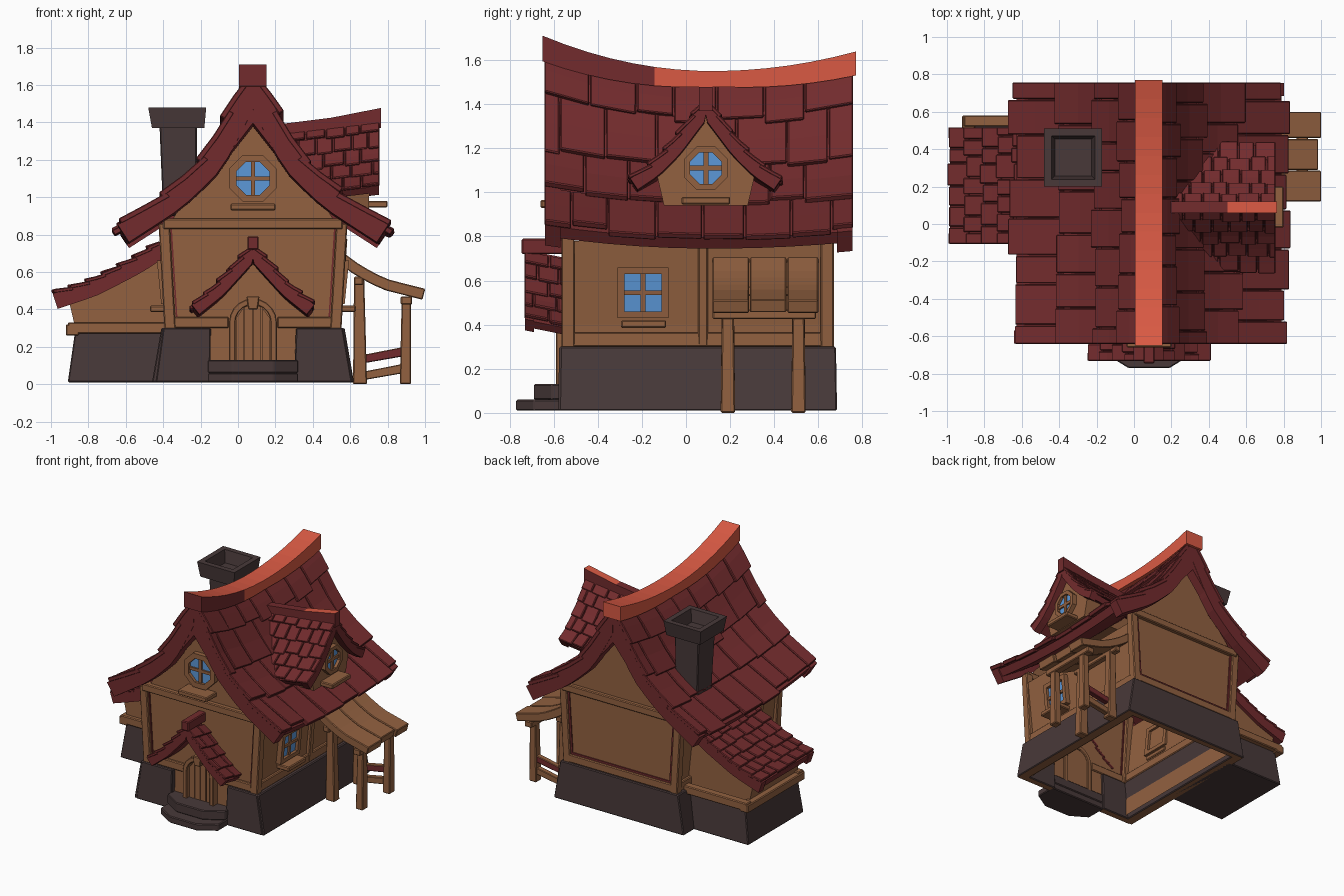
import bpy, bmesh, math, random
from mathutils import Vector

if "Cube" in bpy.data.objects:
    bpy.data.objects.remove(bpy.data.objects["Cube"])
random.seed(4)
CX = 0.08  # house centre line


def material(name, rgb):
    m = bpy.data.materials.new(name)
    lin = [((c / 255 + 0.055) / 1.055) ** 2.4 for c in rgb]
    m.diffuse_color = (*lin, 1)
    m.use_nodes = True
    m.node_tree.nodes["Principled BSDF"].inputs["Base Color"].default_value = m.diffuse_color
    return m


RED = material("roof red", (114, 43, 45))
ORANGE = material("ridge orange", (218, 90, 68))
WOOD = material("wood brown", (146, 97, 64))
STONE = material("dark stone", (72, 57, 57))
GLASS = material("window blue", (92, 152, 216))


def finish(name, bm, mat, bevel=0, second=None, rule=None):
    """Make the object; faces that pass the rule get the second material."""
    bmesh.ops.recalc_face_normals(bm, faces=bm.faces)
    me = bpy.data.meshes.new(name)
    for f in bm.faces:
        f.material_index = int(bool(rule and rule(f.calc_center_median(), f.normal)))
    bm.to_mesh(me)
    bm.free()
    me.materials.append(mat)
    if second:
        me.materials.append(second)
    ob = bpy.data.objects.new(name, me)
    bpy.context.collection.objects.link(ob)
    if bevel:
        mod = ob.modifiers.new("bevel", 'BEVEL')
        mod.width, mod.segments = bevel, 1


def hexa(bm, x0, x1, y0, y1, z0, z1, top=None):
    """Box, optionally with a different rectangle (x0, x1, y0, y1) on top."""
    a, b, c, d = top or (x0, x1, y0, y1)
    lo = [bm.verts.new(p) for p in ((x0, y0, z0), (x1, y0, z0), (x1, y1, z0), (x0, y1, z0))]
    hi = [bm.verts.new(p) for p in ((a, c, z1), (b, c, z1), (b, d, z1), (a, d, z1))]
    bm.faces.new(lo[::-1])
    for i in range(4):
        bm.faces.new((lo[i], lo[(i + 1) % 4], hi[(i + 1) % 4], hi[i]))
    return bm.faces.new(hi)


def boxes(name, mat, *specs, bevel=0.006, **kw):
    bm = bmesh.new()
    for s in specs:
        hexa(bm, *s)
    finish(name, bm, mat, bevel, **kw)


def prism(bm, pts, d0, d1, place):
    a, b = ([bm.verts.new(place(p, q, d)) for p, q in pts] for d in (d0, d1))
    n = len(pts)
    bm.faces.new(a)
    bm.faces.new(b[::-1])
    for i in range(n):
        bm.faces.new((a[i], a[(i + 1) % n], b[(i + 1) % n], b[i]))


def ring(bm, outer, inner, d0, d1, place):
    n = len(outer)
    loops = [[bm.verts.new(place(p, q, d)) for p, q in pts]
             for pts, d in ((outer, d0), (outer, d1), (inner, d1), (inner, d0))]
    for k in range(4):
        a, b = loops[k], loops[(k + 1) % 4]
        for i in range(n):
            bm.faces.new((a[i], a[(i + 1) % n], b[(i + 1) % n], b[i]))


def path(pts):
    """Arc-length slope profile: f(t) gives point and outward normal."""
    P = [Vector(p) for p in pts]
    L = [0]
    for a, b in zip(P, P[1:]):
        L.append(L[-1] + (b - a).length)

    def at(t):
        s = t * L[-1]
        k = max([0] + [i for i in range(len(P) - 1) if L[i] <= s])
        return P[k].lerp(P[k + 1], (s - L[k]) / (L[k + 1] - L[k]))

    def f(t):
        d = (at(t + 0.07) - at(t - 0.07)).normalized()
        p = (at(t + 0.05) + at(t - 0.05) + at(t) * 2) / 4
        return p, Vector((-d.y, d.x))
    return f


def strip(bm, f, t0, t1, v0, v1, h0, h1, th, xf, nt=2, nv=1):
    """Curved slab on a profile; its top is h0 to h1 above it, th thick."""
    g = []
    for i in range(nt + 1):
        k = i / nt
        p, n = f(t0 + (t1 - t0) * k)
        h = h0 + (h1 - h0) * k
        for off in (h, h - th):
            q = p + n * off
            g.append([bm.verts.new(xf(max(q.x, 0), v0 + (v1 - v0) * j / nv, q.y)) for j in range(nv + 1)])
    for i in range(nt):
        for j in range(nv):
            for o in (0, 1):
                a, b = g[2 * i + o], g[2 * i + 2 + o]
                bm.faces.new((a[j], a[j + 1], b[j + 1], b[j]))
        for j in (0, nv):
            bm.faces.new((g[2 * i][j], g[2 * i + 1][j], g[2 * i + 3][j], g[2 * i + 2][j]))
    for r in (0, 2 * nt):
        for j in range(nv):
            bm.faces.new((g[r][j], g[r][j + 1], g[r + 1][j + 1], g[r + 1][j]))


def roof(name, f, v0, v1, rows, cols, th, xfs, ends, depth, lift=0.03, start=None, nv=6):
    """Slab, edge boards and staggered tiles for each slope in xfs."""
    slab, tiles = bmesh.new(), bmesh.new()
    for xf in xfs:
        s0 = start(0.5) if start else v0 + 0.02
        strip(slab, f, 0, 0.99, s0, v1 - 0.02, -0.004, -0.004, th, xf, 10, nv)
        for a, b in ends:
            strip(slab, f, 0, 1, a, b, 0.004, 0.004, depth, xf, 12)
        for r in range(rows):
            t0, t1 = max(0.03, r / rows - 0.03), (r + 1) / rows
            w = (v1 - v0) / cols
            cuts = [v0] + [v0 + w * (c + (0.5 if r % 2 else 0) + random.uniform(-.15, .15))
                           for c in range(0 if r % 2 else 1, cols)] + [v1]
            for a, b in zip(cuts, cuts[1:]):
                if start and b < start(t1):
                    continue
                e = t1 + random.uniform(-0.12, 0.08) / rows
                k = random.uniform(0.8, 1.25)
                strip(tiles, f, t0, e, a + 0.003, b - 0.003, 0.006, lift * k, lift, xf)
    finish(name + "_boards", slab, RED)
    finish(name + "_tiles", tiles, RED, 0.005)


# Main sagging roof
def sag(x, y, z):
    d = y - 0.12
    s = (0.27 if d < 0 else 0.21) * d * d - 0.16
    return Vector((x, y, z + s * (0.36 + 0.64 * min(1, max(0, (z - 0.8) / 0.85)) ** 1.6)))


main = path([(0, 1.68), (0.08, 1.55), (0.17, 1.37), (0.26, 1.205), (0.45, 1.025), (0.72, 0.85)])
roof("main_roof", main, -0.645, 0.76, 4, 7, 0.06,
     [lambda u, v, z, s=s: sag(CX + s * u, v, z) for s in (-1, 1)],
     [(-0.64, -0.57), (0.685, 0.755)], 0.11, 0.032, nv=10)
bm = bmesh.new()
for s in (-1, 1):  # fill under the gable peaks
    for y0, y1 in ((-0.638, -0.57), (0.685, 0.753)):
        prism(bm, [(0, 1.4), (0.115, 1.25), (0.11, 1.45), (0, 1.64)], y0, y1,
              lambda a, b, d: sag(CX + s * a, d, b))
finish("gable_peak_boards", bm, RED)

# Ridge cap, painted bright on top and along the rear
bm = bmesh.new()
ys = [-0.65 + 1.42 * k / 14 for k in range(15)]
for y0, y1 in zip(ys, ys[1:]):
    hexa(bm, 0.005, 0.152, y0, y1, 1.6, 1.71)
bmesh.ops.remove_doubles(bm, verts=bm.verts, dist=0.0005)
hidden = [f for f in bm.faces if abs(f.normal.y) > 0.9 and -0.64 < f.calc_center_median().y < 0.76]
bmesh.ops.delete(bm, geom=hidden, context='FACES_ONLY')
for v in bm.verts:
    low = 0.04 - 0.06 * abs(v.co.y - 0.12) if v.co.z < 1.65 else 0
    v.co = sag(v.co.x, v.co.y, 1.71) - Vector((0, 0, 0.11 - low if v.co.z < 1.65 else 0))
finish("main_ridge_cap", bm, ORANGE, 0, RED,
       lambda c, n: n.y < -0.8 or (n.x > 0.8 and c.y < -0.15))

# Dormer, porch and lean-to roofs
DY = 0.09
dormer = path([(0, 1.42), (0.07, 1.33), (0.16, 1.21), (0.25, 1.12), (0.34, 1.06)])
roof("dormer_roof", dormer, 0.16, 0.76, 5, 6, 0.04,
     [lambda u, v, z, s=s: Vector((v, DY + s * u, z + (v - 0.76) * 0.12)) for s in (-1, 1)],
     [(0.7, 0.755)], 0.06, 0.02, lambda t: 0.16 + 0.22 * t)
bm = bmesh.new()
prism(bm, [(0.18, 1.32), (0.765, 1.37), (0.765, 1.477), (0.5, 1.425), (0.18, 1.385)], 0.06, 0.12,
      lambda a, b, d: (a, d, b))
finish("dormer_ridge_cap", bm, RED, 0, ORANGE, lambda c, n: n.z > 0.7 and c.x > 0.45)
porch = path([(0, 0.74), (0.1, 0.63), (0.2, 0.52), (0.325, 0.42)])
roof("porch_roof", porch, -0.735, -0.53, 5, 2, 0.04,
     [lambda u, v, z, s=s: Vector((CX + s * u, v, z - (v + 0.72) * 0.2)) for s in (-1, 1)],
     [(-0.73, -0.69)], 0.065, 0.022)
boxes("porch_ridge_cap", RED, (0.05, 0.11, -0.745, -0.53, 0.72, 0.79))
lean = path([(0, 0.77), (0.15, 0.67), (0.38, 0.55), (0.59, 0.48)])
roof("lean_to_roof", lean, -0.11, 0.52, 7, 6, 0.05,
     [lambda u, v, z: Vector((-0.4 - u, v, z))], [(-0.105, -0.05), (0.46, 0.515)], 0.085, 0.022)

# Main walls: an open shell, gables front and back
half = [(0.44, 0.03), (0.45, 0.4), (0.49, 0.78), (0.4, 0.93), (0.2, 1.15)]
bm = bmesh.new()
prism(bm, [(CX + u, z) for u, z in half] + [(CX, 1.42)] + [(CX - u, z) for u, z in half[::-1]],
      -0.54, 0.65, lambda a, b, d: (a, d, b))
bmesh.ops.recalc_face_normals(bm, faces=bm.faces)
bmesh.ops.delete(bm, geom=[f for f in bm.faces if abs(f.normal.z) > 0.4], context='FACES_ONLY')
finish("house_walls", bm, WOOD)
bm = bmesh.new()
prism(bm, [(-0.37, 0.3), (-0.87, 0.3), (-0.9, 0.43), (-0.76, 0.49), (-0.55, 0.61), (-0.37, 0.72)],
      -0.07, 0.49, lambda a, b, d: (a, d, b))
finish("lean_to_walls", bm, WOOD)
bm = bmesh.new()
prism(bm, [(-0.19, 0.94), (-0.22, 1.07), (0, 1.36), (0.22, 1.07), (0.19, 0.94)], 0.3, 0.7,
      lambda a, b, d: (d, DY + a, b))
finish("dormer_wall", bm, WOOD)

# Timber posts and beams, with thin red trim beside them
specs, trim = [], []
for s in (-1, 1):
    xb, xt = CX + s * 0.443, CX + s * 0.475
    for y in (-0.535, 0.64):
        specs.append((xb - .03, xb + .03, y - .03, y + .03, 0.29, 0.86, (xt - .03, xt + .03, y - .03, y + .03)))
    xs = CX + s * 0.45
    specs.append((xs - .02, xs + .02, -0.53, 0.64, 0.3, 0.365))
    a, b = CX + s * 0.408, CX + s * 0.437
    trim.append((a - .007, a + .007, 0.63, 0.658, 0.36, 0.83, (b - .007, b + .007, 0.63, 0.658)))
    trim.append((a - .004, a + .004, -0.548, -0.53, 0.36, 0.83, (b - .004, b + .004, -0.548, -0.53)))
trim.append((-0.33, 0.49, 0.63, 0.658, 0.36, 0.374))
specs += [(0.51, 0.55, 0.055, 0.1, 0.3, 0.78, (0.55, 0.585, 0.055, 0.1))]
for y in (-0.545, 0.65):
    specs.append((-0.4, 0.56, y - .03, y + .03, 0.83, 0.885))
specs += [(-0.38, -0.05, -0.56, -0.53, 0.3, 0.36), (0.21, 0.54, -0.56, -0.53, 0.3, 0.36),
          (-0.38, 0.54, 0.64, 0.67, 0.3, 0.36)]
boxes("timber_frame", WOOD, *specs)
boxes("red_trim", RED, *trim, bevel=0)
boxes("lean_to_beams", WOOD, (-0.91, -0.38, -0.1, -0.04, 0.27, 0.33), (-0.91, -0.38, 0.52, 0.58, 0.27, 0.33),
      (-0.92, -0.85, -0.1, 0.58, 0.26, 0.32))

# Stone base, gap in front for the door
boxes("stone_base", STONE,
      (-0.46, -0.38, -0.575, 0.685, 0.01, 0.3, (-0.41, -0.35, -0.57, 0.68)),
      (0.54, 0.62, -0.575, 0.685, 0.01, 0.3, (0.51, 0.57, -0.57, 0.68)),
      (-0.45, 0.61, 0.63, 0.685, 0.01, 0.3, (-0.4, 0.56, 0.63, 0.68)),
      (-0.44, -0.15, -0.58, -0.52, 0.01, 0.3, (-0.4, -0.145, -0.575, -0.52)),
      (0.3, 0.61, -0.58, -0.52, 0.01, 0.3, (0.31, 0.56, -0.575, -0.52)),
      second=WOOD, rule=lambda c, n: n.z < -0.9)
boxes("lean_to_base", STONE, (-0.91, -0.4, -0.1, 0.56, 0.01, 0.29, (-0.87, -0.4, -0.08, 0.54)))
bm = bmesh.new()
for yf, z0, z1 in ((-0.77, 0.01, 0.06), (-0.69, 0.06, 0.13)):
    pts = [(-0.24, -0.53), (-0.24, yf + 0.08), (-0.11, yf), (0.11, yf), (0.24, yf + 0.08), (0.24, -0.53)]
    prism(bm, pts, z0, z1, lambda a, b, d: (CX + a, b, d))
finish("door_steps", bm, STONE, 0.006)

# Chimney with hollow flared cap
boxes("chimney_shaft", STONE, (-0.4, -0.22, 0.27, 0.44, 0.9, 1.39, (-0.42, -0.22, 0.25, 0.45)))
bm = bmesh.new()
top = hexa(bm, -0.46, -0.18, 0.21, 0.49, 1.37, 1.48, (-0.48, -0.17, 0.2, 0.51))
bmesh.ops.recalc_face_normals(bm, faces=bm.faces)
bmesh.ops.inset_region(bm, faces=[top], thickness=0.055)
bmesh.ops.inset_region(bm, faces=[top], thickness=0.025, depth=0)
bmesh.ops.translate(bm, verts=top.verts, vec=(0, 0, -0.09))
finish("chimney_cap", bm, STONE)


# Windows: a frame, glass and cross bars on any wall plane
def ngon(n, r):
    return [(r * math.cos((i + .5) * math.tau / n), r * math.sin((i + .5) * math.tau / n)) for i in range(n)]


def window(name, n, ro, ri, place):
    bm = bmesh.new()
    ring(bm, ngon(n, ro), ngon(n, ri), -0.02, 0.035, place)
    w = ri * math.cos(math.pi / n)
    for pts in ([(-.011, -w), (.011, -w), (.011, w), (-.011, w)], [(-w, -.011), (w, -.011), (w, .011), (-w, .011)]):
        prism(bm, pts, 0.0, 0.025, place)
    finish(name + "_frame", bm, WOOD)
    bm = bmesh.new()
    prism(bm, ngon(n, ri), 0.005, 0.013, place)
    finish(name + "_glass", bm, GLASS)


window("gable_window", 8, 0.137, 0.096, lambda a, b, d: (CX + a, -0.54 - d, 1.1 + b))
window("dormer_window", 8, 0.107, 0.077, lambda a, b, d: (0.7 + d, DY + a, 1.11 + b))
for s, side in ((-1, "left"), (1, "right")):
    window(side + "_window", 4, 0.163, 0.119,
           lambda a, b, d: (CX + s * (0.467 + d + b * 0.1), -0.195 + a, 0.545 + b))
    x = sorted((CX + s * 0.44, CX + s * 0.55))
    boxes(side + "_window_sill", WOOD, (*x, -0.295, -0.09, 0.385, 0.42))
boxes("gable_window_sill", WOOD, (-0.04, 0.2, -0.66, -0.53, 0.93, 0.965))
boxes("dormer_window_sill", WOOD, (0.66, 0.8, -0.02, 0.2, 0.945, 0.98))


# Arched plank door
def arch(r, base=0.12, spring=0.33):
    return [(-r, base)] + [(-r * math.cos(i * math.pi / 10), spring + r * math.sin(i * math.pi / 10))
                           for i in range(11)] + [(r, base)]


front = lambda a, b, d: (CX + a, -0.54 - d, b)
bm = bmesh.new()
ring(bm, arch(0.128), arch(0.094), -0.01, 0.05, front)
prism(bm, [(-.025, .4), (.025, .4), (.035, .47), (-.035, .47)], 0, 0.065, front)
finish("door_frame", bm, WOOD, 0.005)
bm = bmesh.new()
for i in range(4):
    a, b = -0.094 + i * 0.047 + 0.003, -0.094 + (i + 1) * 0.047 - 0.003
    za, zb = (0.33 + math.sqrt(0.0088 - min(abs(q), 0.093) ** 2) for q in (a, b))
    prism(bm, [(a, 0.13), (b, 0.13), (b, zb), (a, za)], 0, 0.022, front)
finish("door_planks", bm, WOOD)

# Side canopy with posts and rails
canopy = path([(0, 0.72), (0.12, 0.63), (0.25, 0.56), (0.46, 0.505)])
bm = bmesh.new()
for a, b, e in ((0.12, 0.285, 1.0), (0.29, 0.455, 0.97), (0.46, 0.6, 1.0)):
    strip(bm, canopy, 0, e, a, b, 0, 0.005, 0.06, lambda u, v, z: Vector((0.54 + u, v, z)), 8)
finish("canopy_planks", bm, WOOD, 0.005)
specs = [(0.87, 0.93, 0.12, 0.59, 0.425, 0.47), (0.62, 0.67, 0.12, 0.59, 0.53, 0.575)]
for y in (0.19, 0.51):
    specs += [(0.615, 0.69, y - .033, y + .033, 0, 0.56, (0.62, 0.675, y - .027, y + .027)),
              (0.865, 0.925, y - .033, y + .033, 0, 0.45, (0.875, 0.925, y - .027, y + .027))]
boxes("canopy_posts", WOOD, *specs)
for name, z, mat in (("lower_rail", 0.02, WOOD), ("upper_rail", 0.11, RED)):
    bm = bmesh.new()
    prism(bm, [(0.66, z), (0.89, z + .04), (0.89, z + .09), (0.66, z + .045)], 0.49, 0.53, lambda a, b, d: (a, d, b))
    finish(name, bm, mat, 0.004, WOOD, lambda c, n: n.z > 0.5)
